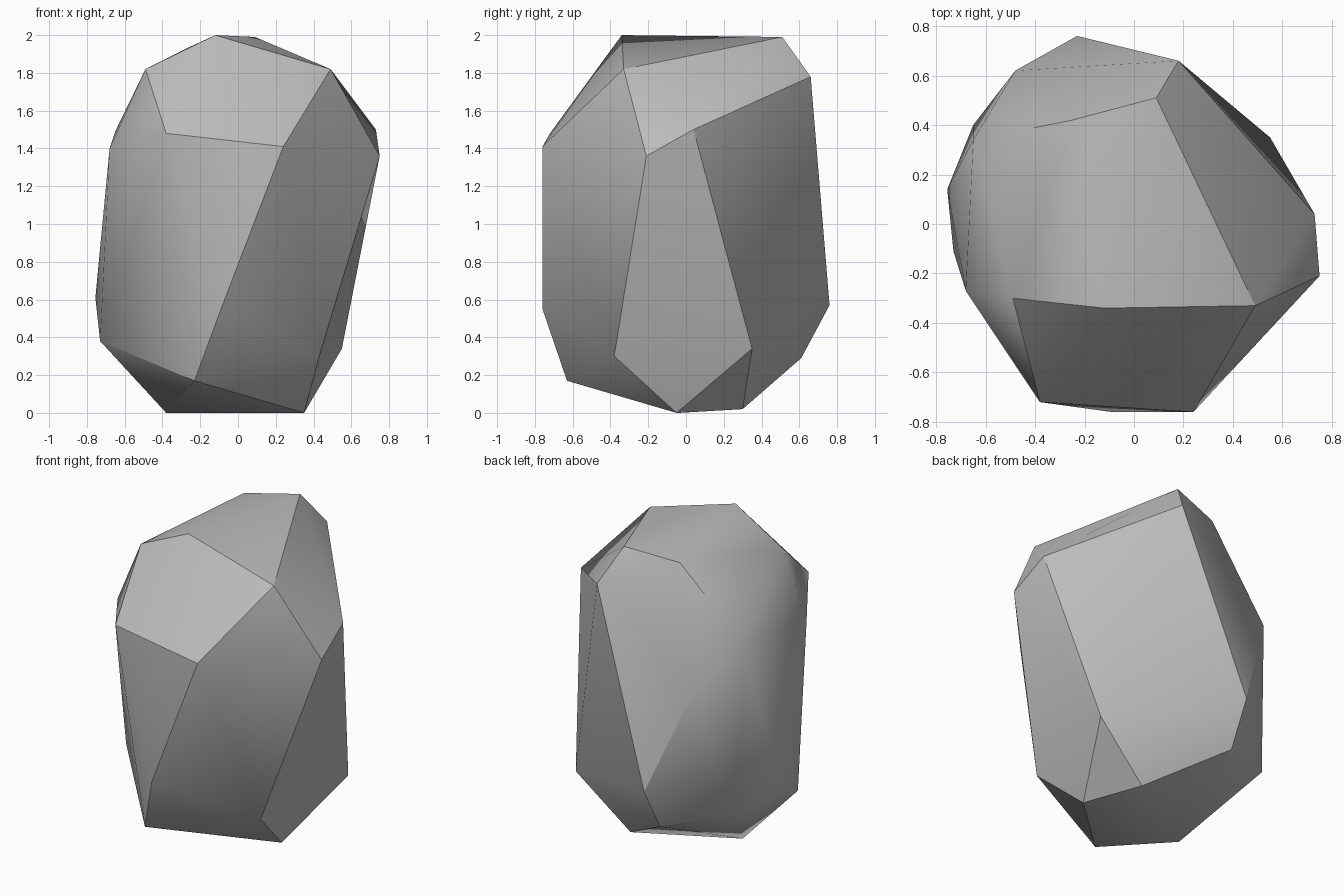
import bpy
import bmesh
from math import radians

default_cube = bpy.data.objects.get("Cube")
if default_cube:
    bpy.data.objects.remove(default_cube, do_unlink=True)


def make_material(name, colour):
    material = bpy.data.materials.new(name)
    material.use_nodes = True
    material.diffuse_color = colour
    shader = material.node_tree.nodes["Principled BSDF"]
    shader.inputs["Base Color"].default_value = colour
    shader.inputs["Roughness"].default_value = 0.9
    return material


def make_boulder(name, corner_groups, material, crease_angle):
    """Wrap a convex stone skin around the chipped corners."""
    bm = bmesh.new()
    for group in corner_groups:
        for corner in group:
            bm.verts.new(corner)
    hull = bmesh.ops.convex_hull(bm, input=bm.verts[:])
    # Drop any corner that ended up buried inside the skin
    buried = [v for v in bm.verts if not v.link_faces]
    bmesh.ops.delete(bm, geom=buried, context="VERTS")
    bmesh.ops.recalc_face_normals(bm, faces=bm.faces[:])

    mesh = bpy.data.meshes.new(name)
    bm.to_mesh(mesh)
    bm.free()
    mesh.materials.append(material)
    boulder = bpy.data.objects.new(name, mesh)
    bpy.context.collection.objects.link(boulder)

    # Rounded shading inside each facet, crisp creases between facets
    bpy.ops.object.select_all(action="DESELECT")
    boulder.select_set(True)
    bpy.context.view_layer.objects.active = boulder
    bpy.ops.object.shade_smooth_by_angle(angle=radians(crease_angle))
    return boulder


# Corners of the crown, nearly level on top
crown = [
    (-.12, -.34, 2), (.09, .51, 1.99), (-.25, .42, 1.94),
    (.49, -.33, 1.82), (-.49, -.3, 1.82), (.18, .66, 1.78),
]

# Corners around the shoulder
shoulder = [
    (.24, -.76, 1.41), (-.38, -.72, 1.48), (-.68, -.27, 1.4),
    (-.65, .34, 1.49), (-.48, .62, 1.22),
    (.73, .04, 1.5), (.75, -.21, 1.36),
]

# Corners around the lower flank
flank = [
    (-.09, -.76, .55), (-.23, -.63, .17), (.43, -.38, .3),
    (.55, .35, .34), (-.23, .76, .57), (-.24, .61, .29),
    (-.65, .4, .38), (-.755, .14, .61), (-.73, -.11, .38),
]

# Corners the stone rests on
foot = [(.35, -.05, 0), (-.38, -.04, 0), (.19, .3, .02)]

stone_grey = make_material("stone_grey", (.5, .5, .5, 1))
make_boulder("boulder", [crown, shoulder, flank, foot], stone_grey, 30)
